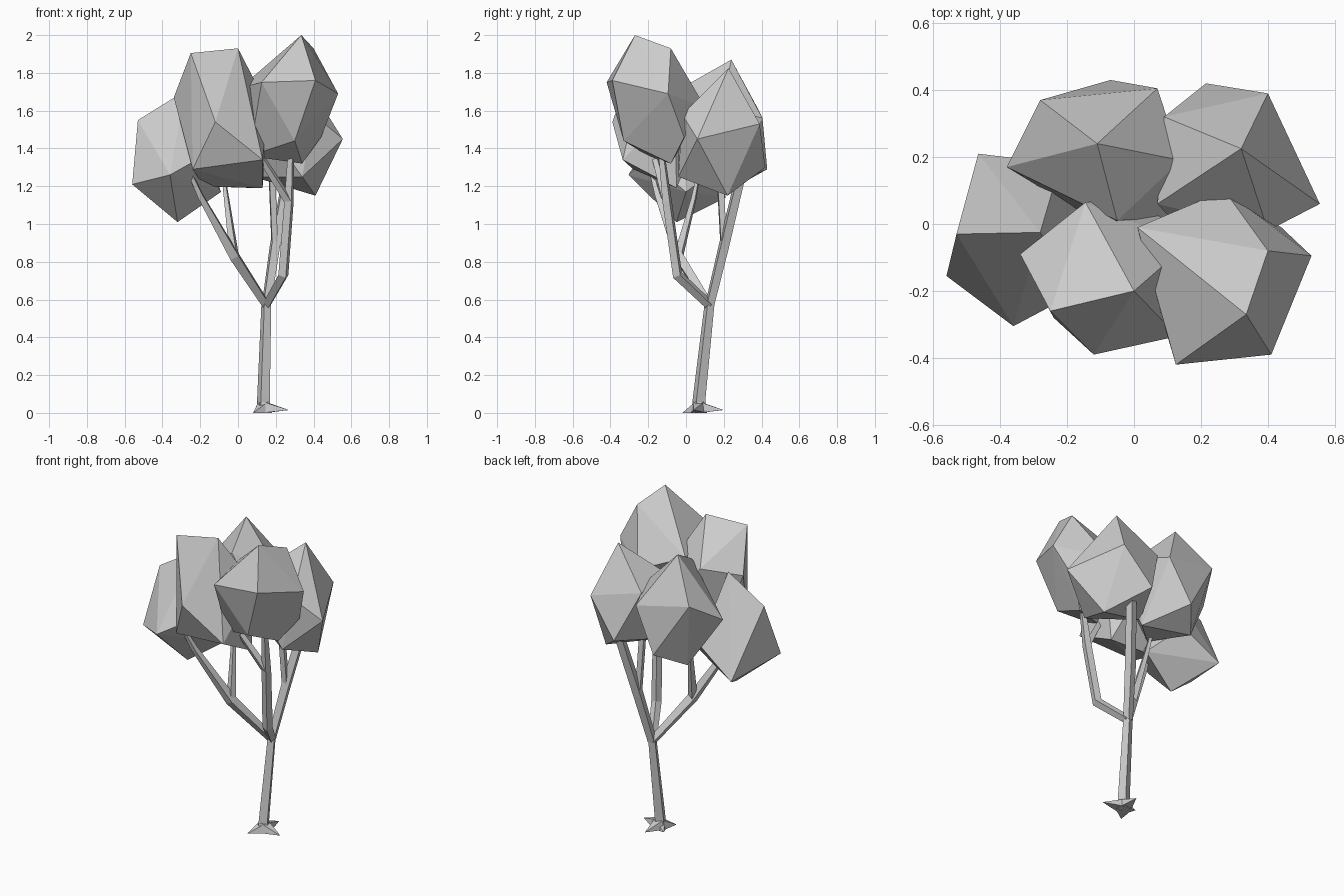
import bpy, bmesh
from mathutils import Vector


def hull(name, points):
    """Flat-faced closed lump wrapped around a few corner points."""
    bm = bmesh.new()
    for p in points:
        bm.verts.new(p)
    bmesh.ops.convex_hull(bm, input=bm.verts)
    loose = [v for v in bm.verts if not v.link_faces]
    bmesh.ops.delete(bm, geom=loose, context='VERTS')
    bmesh.ops.recalc_face_normals(bm, faces=bm.faces)
    mesh = bpy.data.meshes.new(name)
    bm.to_mesh(mesh)
    bm.free()
    obj = bpy.data.objects.new(name, mesh)
    bpy.context.collection.objects.link(obj)
    return obj


def limb(name, path):
    """Four-sided tapered limb along (x, y, z, radius) points."""
    curve = bpy.data.curves.new(name, 'CURVE')
    curve.dimensions = '3D'
    curve.bevel_depth = 1.0
    curve.bevel_resolution = 0
    curve.use_fill_caps = True
    spline = curve.splines.new('POLY')
    spline.points.add(len(path) - 1)
    spline.use_smooth = False
    for pt, (x, y, z, r) in zip(spline.points, path):
        pt.co = (x, y, z, 1)
        pt.radius = r
    obj = bpy.data.objects.new(name, curve)
    bpy.context.collection.objects.link(obj)
    return obj


# Trunk
limb("trunk", [(.133, .065, .01, .038), (.135, .07, .08, .036), (.15, .125, .58, .028)])

# Root flare: pointed wedges spreading from the trunk foot
foot = Vector((.135, .068, 0))
for i, tip in enumerate([(.08, -.02, 0), (.27, .04, .015), (.15, .2, .015), (.08, .11, 0)]):
    tip = Vector(tip)
    out = (tip - foot).normalized()
    side = Vector((-out.y, out.x, 0)) * .045
    hull(f"root_{i + 1}", [tip, foot + side, foot - side,
                           foot + side * .7 + Vector((0, 0, .06)),
                           foot - side * .7 + Vector((0, 0, .06))])

# Main branches and their side shoots
limb("left_branch", [(.15, .125, .57, .026), (-.02, -.04, .83, .034),
                     (-.2, -.15, 1.15, .02), (-.25, -.18, 1.26, .014)])
limb("left_shoot", [(-.02, -.04, .83, .028), (-.06, .04, 1.13, .016), (-.08, .07, 1.28, .01)])
limb("front_branch", [(.15, .125, .57, .026), (.24, -.045, .73, .03),
                      (.27, -.1, 1.12, .028), (.28, -.13, 1.38, .018)])
limb("front_shoot", [(.27, -.1, 1.12, .026), (.13, -.16, 1.34, .02)])
limb("back_branch", [(.15, .125, .57, .028), (.195, .2, .88, .032), (.27, .3, 1.3, .03)])
limb("back_shoot", [(.195, .2, .88, .022), (.18, .18, 1.25, .022)])

# Leaf clumps, overlapping in the middle of the crown
hull("left_low_leaves", [
    (-.53, -.03, 1.55), (-.56, -.155, 1.21), (-.36, -.305, 1.26), (-.32, -.05, 1.01),
    (-.28, -.025, 1.705), (-.465, .21, 1.14), (-.09, 0, 1.17), (-.22, .18, 1.3),
    (-.2, -.22, 1.35)])
hull("front_left_leaves", [
    (-.25, -.26, 1.905), (0, -.2, 1.93), (-.145, .065, 1.72), (-.34, -.09, 1.67),
    (-.12, -.39, 1.54), (-.24, -.28, 1.29), (.13, -.335, 1.34), (.16, -.06, 1.62),
    (.13, -.05, 1.19), (-.18, -.05, 1.2), (.02, .08, 1.5)])
hull("front_right_leaves", [
    (.335, -.27, 2), (.4, -.08, 1.93), (.53, -.095, 1.69), (.41, -.39, 1.76),
    (.125, -.42, 1.75), (.01, -.01, 1.72), (.3, -.33, 1.44), (.34, -.08, 1.32),
    (.06, -.2, 1.36), (.27, .1, 1.62), (.44, -.01, 1.46)])
hull("back_left_leaves", [
    (-.11, .24, 1.87), (-.28, .37, 1.63), (-.07, .43, 1.29), (.07, .405, 1.56),
    (-.38, .17, 1.5), (.14, .19, 1.62), (-.05, .01, 1.74), (-.2, .27, 1.2),
    (.1, .19, 1.19), (-.1, 0, 1.24), (.1, .02, 1.5)])
hull("back_right_leaves", [
    (.32, .225, 1.825), (.4, .39, 1.53), (.215, .42, 1.3), (.41, .22, 1.15),
    (.555, .06, 1.45), (.09, .32, 1.6), (.07, .06, 1.62), (.4, -.02, 1.58),
    (.34, -.04, 1.25), (.08, .15, 1.25), (.16, -.04, 1.5)])
